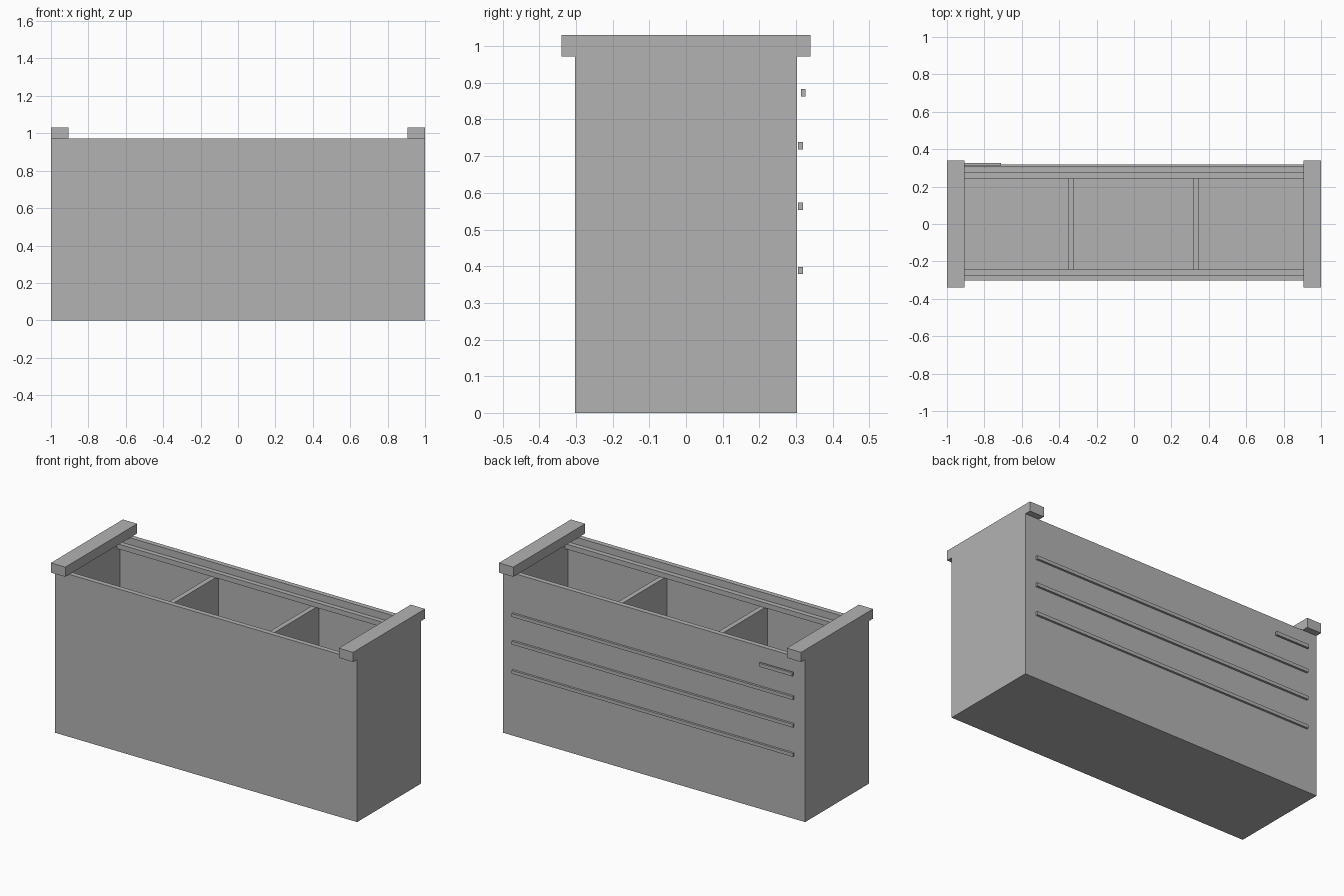
import bpy
import bmesh

cube = bpy.data.objects.get("Cube")
if cube:
    bpy.data.objects.remove(cube, do_unlink=True)

# Single plain grey
grey = bpy.data.materials.new("plain grey")
grey.use_nodes = True
colour = (0.45, 0.45, 0.45, 1)
grey.diffuse_color = colour
grey.node_tree.nodes["Principled BSDF"].inputs["Base Color"].default_value = colour

HALF_Y = 0.302      # outer half depth of the bin
WALL = 0.03         # wall and divider thickness
TOP = 0.972         # rim height
IN_X = 1 - WALL
IN_Y = HALF_Y - WALL


def box_mesh(x, y, z):
    """Box from (min, max) ranges."""
    bm = bmesh.new()
    bmesh.ops.create_cube(bm, size=1)
    for v in bm.verts:
        v.co = [r[1] if c > 0 else r[0] for c, r in zip(v.co, (x, y, z))]
    return bm


def finish(name, bm):
    mesh = bpy.data.meshes.new(name)
    bm.to_mesh(mesh)
    bm.free()
    mesh.materials.append(grey)
    obj = bpy.data.objects.new(name, mesh)
    bpy.context.collection.objects.link(obj)
    return obj


def box(name, x, y, z):
    return finish(name, box_mesh(x, y, z))


# Open bin: inset the top face and push it down to the floor
bm = box_mesh((-1, 1), (-HALF_Y, HALF_Y), (0, TOP))
bm.normal_update()
lid = max(bm.faces, key=lambda f: f.calc_center_median().z)
bmesh.ops.inset_region(bm, faces=[lid], thickness=WALL, use_even_offset=True)
hole = bmesh.ops.extrude_discrete_faces(bm, faces=[lid])["faces"][0]
for v in hole.verts:
    v.co.z = WALL
finish("bin_body", bm)

# Cross caps resting on both ends of the rim
for side, a, b in (("right", -1, -0.905), ("left", 0.905, 1)):
    box(side + "_end_cap", (a, b), (-0.34, 0.34), (TOP, 1.03))

# Ledge rails inside the long walls
for side, a, b in (("front", -IN_Y, -0.243), ("back", 0.244, IN_Y)):
    box(side + "_ledge", (-IN_X, IN_X), (a, b), (0.9, 0.93))

# Dividers under the ledges
for side, x in (("right", -0.335), ("left", 0.33)):
    box(side + "_divider", (x - WALL / 2, x + WALL / 2), (-IN_Y, IN_Y), (WALL, 0.9))

# Long slats standing just off the back wall
for name, z in (("lower", 0.388), ("middle", 0.563), ("upper", 0.728)):
    box(name + "_back_slat", (-0.93, 0.93), (0.306, 0.319), (z - 0.01, z + 0.01))

# Short slat near the top
box("short_back_slat", (-0.93, -0.71), (0.313, 0.326), (0.862, 0.883))
